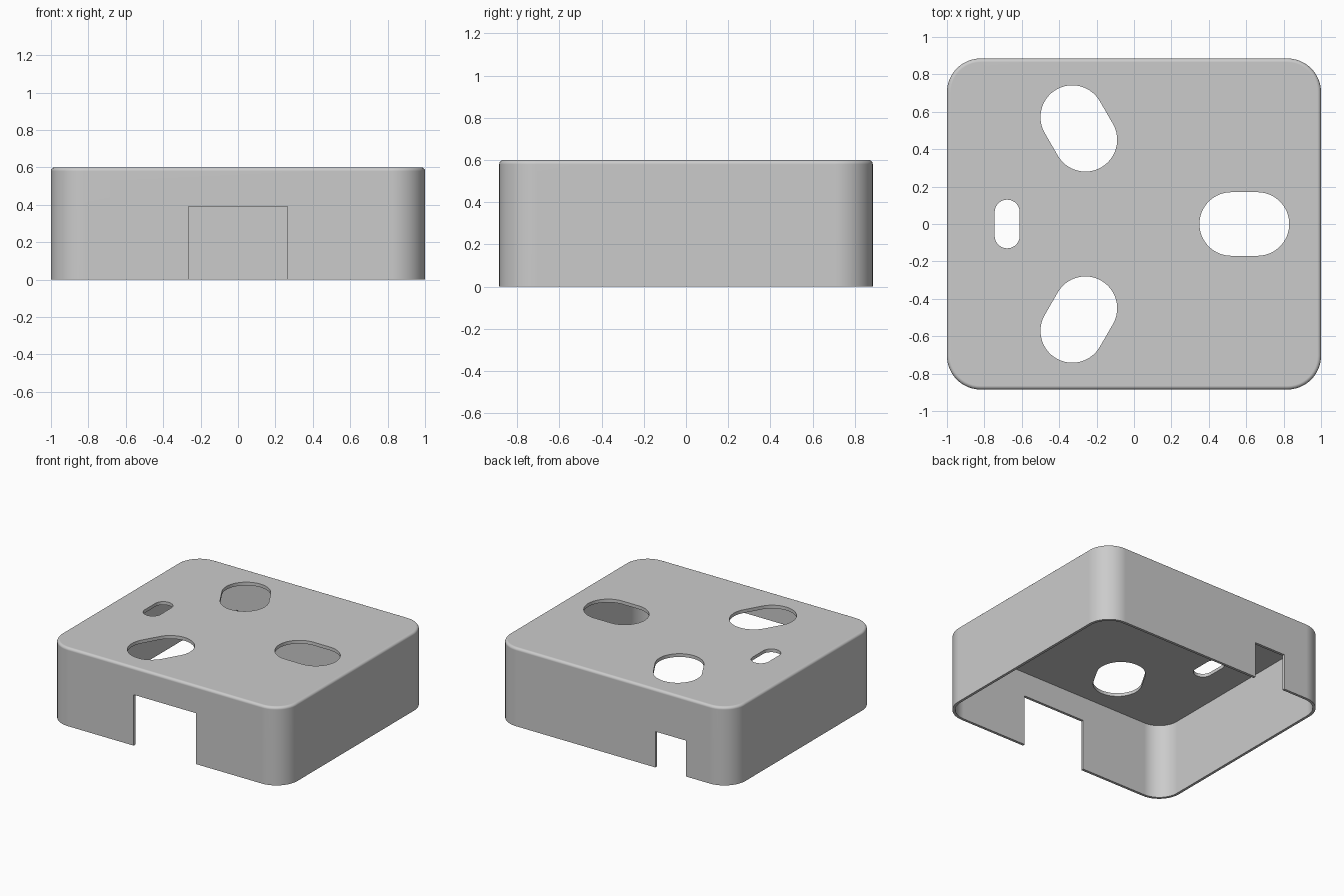
import bpy
import bmesh
from math import sin, cos, pi, radians
from mathutils import Vector, Matrix

if "Cube" in bpy.data.objects:
    bpy.data.objects.remove(bpy.data.objects["Cube"], do_unlink=True)

HALF_X, HALF_Y, HEIGHT = 1.0, 0.885, 0.6
CORNER, FILLET, WALL, ROOF = 0.18, 0.02, 0.02, 0.025

grey = bpy.data.materials.new("plain_grey")
grey.use_nodes = True
grey.diffuse_color = (0.6, 0.6, 0.6, 1)
grey.node_tree.nodes["Principled BSDF"].inputs["Base Color"].default_value = (0.6, 0.6, 0.6, 1)


def rounded_loop(hx, hy, r, steps=12):
    """Outline of a rounded rectangle, counter-clockwise."""
    points = []
    for quarter, (sx, sy) in enumerate([(1, 1), (-1, 1), (-1, -1), (1, -1)]):
        for i in range(steps + 1):
            a = (quarter + i / steps) * pi / 2
            p = Vector((sx * (hx - r) + r * cos(a), sy * (hy - r) + r * sin(a)))
            if not points or (p - points[-1]).length > 1e-5:
                points.append(p)
    if (points[0] - points[-1]).length < 1e-5:
        points.pop()
    return points


def stack(name, levels, matrix=Matrix()):
    """Closed solid skinned over (outline, z) levels."""
    bm = bmesh.new()
    rings = [[bm.verts.new((p.x, p.y, z)) for p in loop] for loop, z in levels]
    bm.faces.new(rings[0][::-1])
    bm.faces.new(rings[-1])
    for low, high in zip(rings, rings[1:]):
        for i in range(len(low)):
            j = (i + 1) % len(low)
            bm.faces.new((low[i], low[j], high[j], high[i]))
    bm.transform(matrix)
    mesh = bpy.data.meshes.new(name)
    bm.to_mesh(mesh)
    bm.free()
    mesh.materials.append(grey)
    obj = bpy.data.objects.new(name, mesh)
    bpy.context.collection.objects.link(obj)
    return obj


def prism(name, loop, z0, z1, matrix=Matrix()):
    return stack(name, [(loop, z0), (loop, z1)], matrix)


def box(name, x0, x1, y0, y1, z1):
    loop = [Vector(p) for p in ((x0, y0), (x1, y0), (x1, y1), (x0, y1))]
    return prism(name, loop, -0.1, z1)


# Outer cover with a softened top rim
levels = [(rounded_loop(HALF_X, HALF_Y, CORNER), 0)]
for i in range(6):
    a = i / 5 * pi / 2
    inset = FILLET * (1 - cos(a))
    outline = rounded_loop(HALF_X - inset, HALF_Y - inset, CORNER - inset)
    levels.append((outline, HEIGHT - FILLET + FILLET * sin(a)))
cover = stack("cover", levels)

# Hollow inside, open at the bottom
cavity = rounded_loop(HALF_X - WALL, HALF_Y - WALL, CORNER - WALL)
cutters = [prism("cavity_cutter", cavity, -0.1, HEIGHT - ROOF)]

# Three large slots pointing outward from the centre
for k in range(3):
    turn = Matrix.Rotation(k * 2 * pi / 3, 4, "Z") @ Matrix.Translation((0.59, 0, 0))
    slot = rounded_loop(0.24, 0.17, 0.17, 16)
    cutters.append(prism("slot_cutter", slot, 0.5, 0.7, turn))

# Small slot
cutters.append(prism("small_slot_cutter", rounded_loop(0.067, 0.13, 0.067), 0.5, 0.7,
                     Matrix.Translation((-0.678, 0, 0))))

# Front and back notches in the lower wall
cutters.append(box("front_notch_cutter", -0.265, 0.265, -1, -0.8, 0.39))
cutters.append(box("back_notch_cutter", -0.62, -0.36, 0.8, 1, 0.275))

bpy.ops.object.select_all(action="DESELECT")
bpy.context.view_layer.objects.active = cover
cover.select_set(True)
for cutter in cutters:
    mod = cover.modifiers.new("cut", "BOOLEAN")
    mod.operation = "DIFFERENCE"
    mod.solver = "EXACT"
    mod.object = cutter
    bpy.ops.object.modifier_apply(modifier=mod.name)
    bpy.data.objects.remove(cutter, do_unlink=True)

# Smooth curves, flat large faces
bpy.ops.object.shade_smooth_by_angle(angle=radians(30))
weighted = cover.modifiers.new("weighted_normals", "WEIGHTED_NORMAL")
weighted.keep_sharp = True
